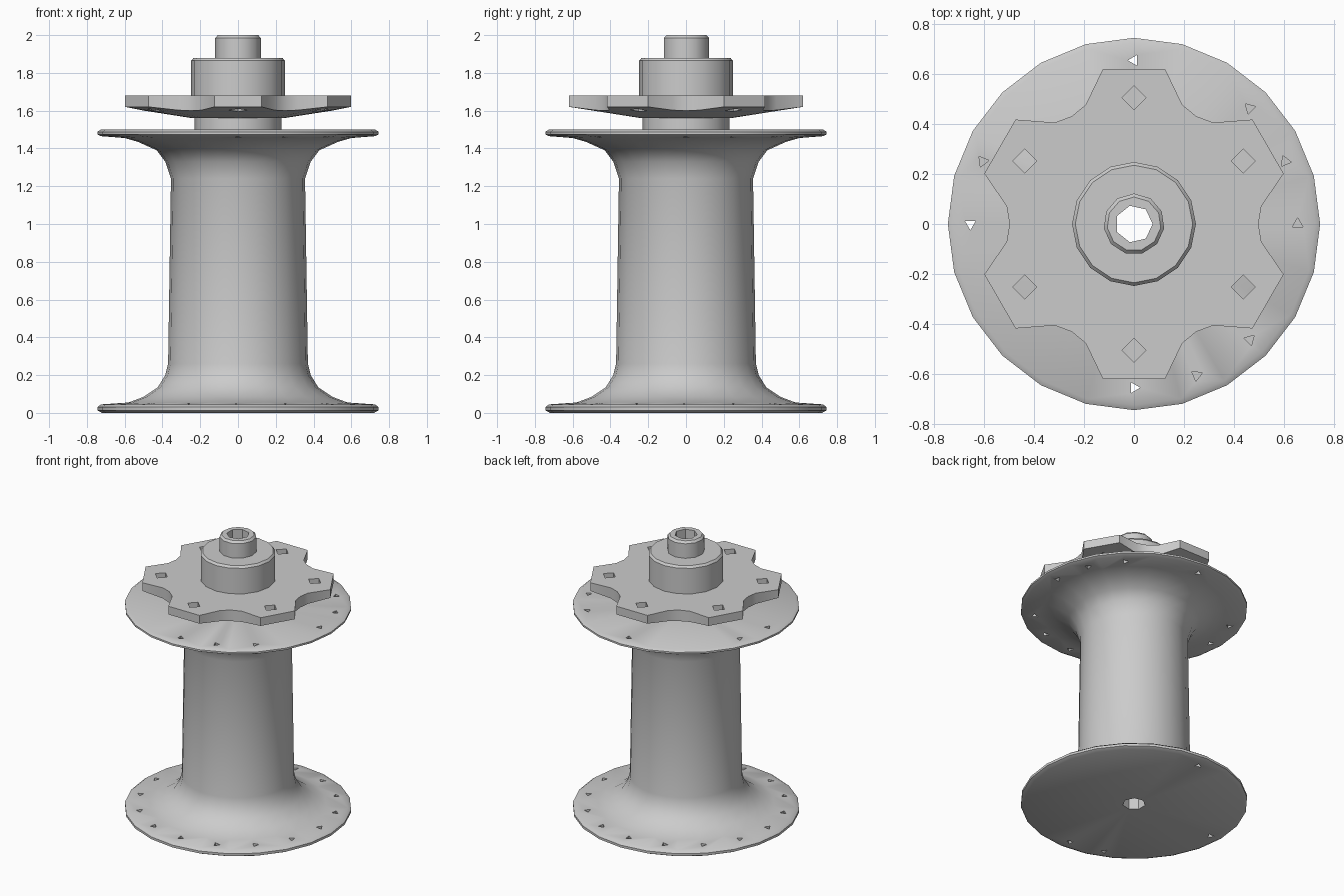
import bpy, bmesh
from math import cos, sin, pi, radians
from mathutils import Matrix, Vector

cube = bpy.data.objects.get("Cube")
if cube:
    bpy.data.objects.remove(cube, do_unlink=True)

metal = bpy.data.materials.new("grey_metal")
metal.use_nodes = True
GREY = (0.6, 0.6, 0.6, 1)
metal.diffuse_color = GREY
metal.node_tree.nodes["Principled BSDF"].inputs["Base Color"].default_value = GREY


def make_object(name, bm):
    bmesh.ops.recalc_face_normals(bm, faces=bm.faces)
    mesh = bpy.data.meshes.new(name)
    bm.to_mesh(mesh)
    bm.free()
    mesh.materials.append(metal)
    obj = bpy.data.objects.new(name, mesh)
    bpy.context.collection.objects.link(obj)
    return obj


def lathe(name, profile, sides):
    """Turn a half profile of (radius, height) points around z."""
    bm = bmesh.new()
    verts = [bm.verts.new((0, r, z)) for r, z in profile]
    edges = [bm.edges.new(pair) for pair in zip(verts, verts[1:])]
    bmesh.ops.spin(bm, geom=verts + edges, cent=(0, 0, 0), axis=(0, 0, 1),
                   angle=2 * pi, steps=sides, use_duplicate=False)
    bmesh.ops.remove_doubles(bm, verts=bm.verts, dist=0.0005)
    return make_object(name, bm)


def add_drill(bm, angle, dist, radius, low, high, sides, turn=0):
    """Add one upright prism to a cutter mesh."""
    a = radians(angle)
    place = Matrix.Translation((dist * cos(a), dist * sin(a), (low + high) / 2))
    bmesh.ops.create_cone(bm, cap_ends=True, segments=sides, radius1=radius,
                          radius2=radius, depth=high - low,
                          matrix=place @ Matrix.Rotation(radians(turn), 4, 'Z'))


def finish(obj, drills, smooth=40):
    """Cut the bore and the extra holes, then shade the part."""
    cutter_bm = bmesh.new()
    add_drill(cutter_bm, 0, 0, 0.075, -0.1, 2.1, 7, 13)
    for drill in drills:
        add_drill(cutter_bm, *drill)
    cutter = make_object("cutter", cutter_bm)
    cutter.hide_render = True
    bpy.ops.object.select_all(action='DESELECT')
    bpy.context.view_layer.objects.active = obj
    obj.select_set(True)
    mod = obj.modifiers.new("holes", 'BOOLEAN')
    mod.operation = 'DIFFERENCE'
    mod.solver = 'EXACT'
    mod.object = cutter
    bpy.ops.object.modifier_apply(modifier=mod.name)
    bpy.data.objects.remove(cutter, do_unlink=True)
    bpy.ops.object.shade_smooth_by_angle(angle=radians(smooth))


# Spool body: both flanges, flared fillets and the barrel
body = lathe("spool_body", [
    (0, 0), (0.72, 0), (0.745, 0.013), (0.745, 0.03), (0.725, 0.045),
    (0.58, 0.055), (0.5, 0.085), (0.425, 0.135), (0.385, 0.2), (0.37, 0.26),
    (0.355, 1.24), (0.385, 1.33), (0.43, 1.39), (0.53, 1.435), (0.6, 1.455),
    (0.725, 1.465), (0.745, 1.475), (0.745, 1.488), (0.725, 1.5), (0, 1.5)], 24)
spoke_drills = []
open_low = {90, 180, 247.5, 270}
open_high = {0, 22.5, 45, 90, 157.5, 180, 270, 292.5, 315}
for i in range(16):
    angle = i * 22.5
    floor = -0.1 if angle in open_low else 0.012
    spoke_drills.append((angle, 0.655, 0.025, floor, 0.2, 3, angle))
    if angle in open_high:
        spoke_drills.append((angle, 0.655, 0.025, 1.35, 1.6, 3, angle))
finish(body, spoke_drills)

# Neck between the upper flange and the rotor mount
finish(lathe("neck", [(0, 1.5), (0.23, 1.5), (0.23, 1.57), (0, 1.57)], 16), [])

# Six-lobed rotor mount with a shallow conical underside
bm = bmesh.new()
top, rim, ring = [], [], []
LOBE = [(-22, 0.515), (-11.4, 0.632), (11.4, 0.632), (22, 0.515), (30, 0.498)]
for lobe in range(6):
    for offset, radius in LOBE:
        a = radians(30 + lobe * 60 + offset)
        direction = Vector((cos(a), sin(a), 0))
        drop = (0.63 - radius) * 0.15
        top.append(bm.verts.new(direction * radius + Vector((0, 0, 1.68))))
        rim.append(bm.verts.new(direction * radius + Vector((0, 0, 1.62 - drop))))
        ring.append(bm.verts.new(direction * 0.24 + Vector((0, 0, 1.56))))
bm.faces.new(top)
bm.faces.new(ring)
for upper, lower in ((top, rim), (rim, ring)):
    for i in range(len(upper)):
        j = (i + 1) % len(upper)
        bm.faces.new((upper[i], upper[j], lower[j], lower[i]))
rotor = make_object("rotor_mount", bm)
finish(rotor, [(30 + k * 60, 0.505, 0.048, 1.4, 1.8, 4) for k in range(6)], 30)

# Upper hub collar and axle end cap
finish(lathe("hub_collar", [(0, 1.68), (0.248, 1.68), (0.248, 1.865),
                            (0.235, 1.88), (0, 1.88)], 16), [])
finish(lathe("axle_cap", [(0, 1.88), (0.122, 1.88), (0.122, 1.985),
                          (0.108, 2.0), (0, 2.0)], 11), [])
